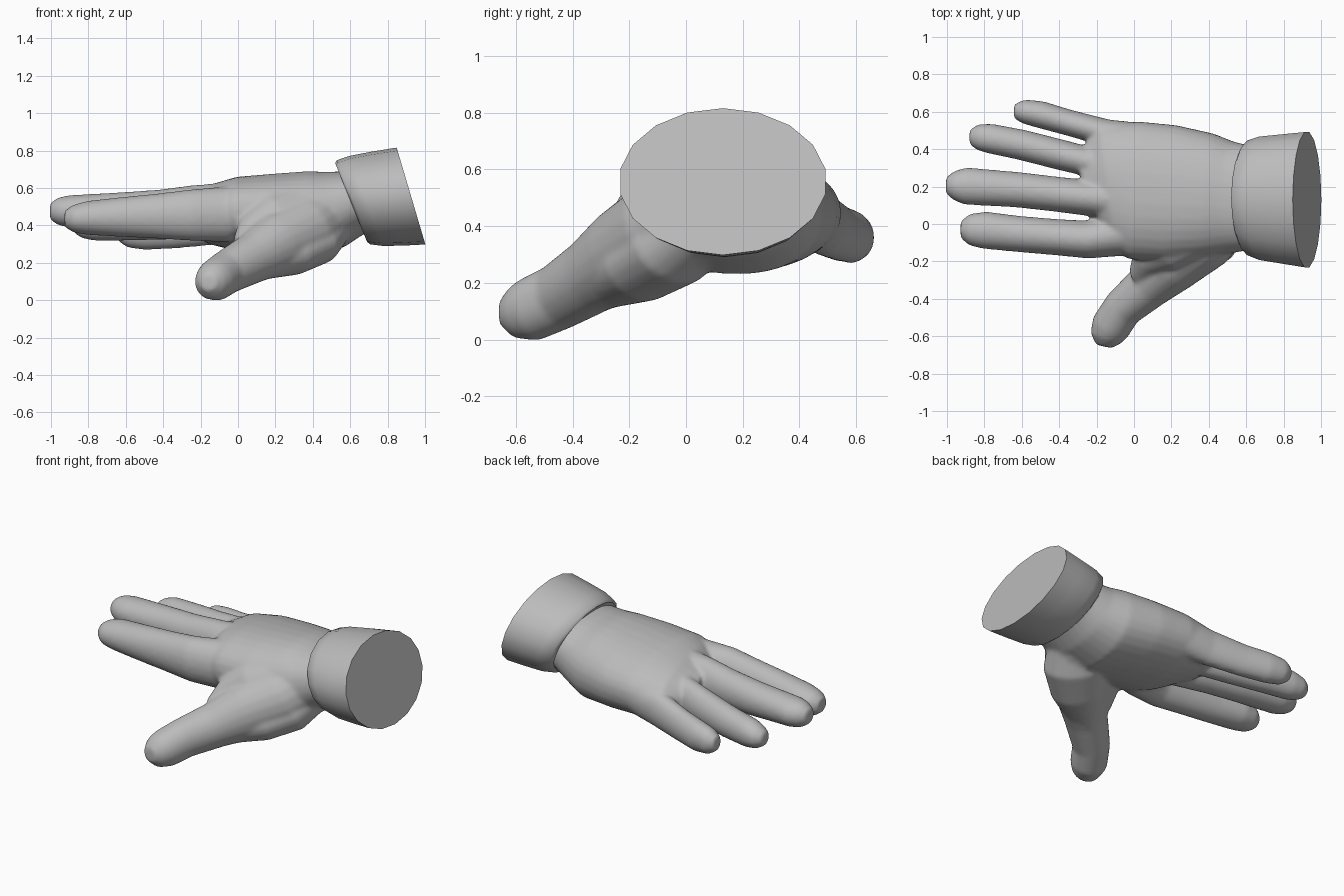
import bpy, bmesh, math
from mathutils import Vector

grey = bpy.data.materials.new("mid grey")
grey.diffuse_color = (0.5, 0.5, 0.5, 1)


def loft(bm, rings, sides=20, power=2.0, roll=0.0):
    """Closed tube through rings of (x, y, z, half width, half height)."""
    pts = [Vector(r[:3]) for r in rings]
    loops = []
    for i, (p, r) in enumerate(zip(pts, rings)):
        tangent = (pts[min(i + 1, len(pts) - 1)] - pts[max(i - 1, 0)]).normalized()
        side = Vector((0, 0, 1)).cross(tangent).normalized()
        up = tangent.cross(side)
        turn = math.radians(roll)
        side, up = (side * math.cos(turn) + up * math.sin(turn),
                    up * math.cos(turn) - side * math.sin(turn))
        loop = []
        for k in range(sides):
            a = 2 * math.pi * k / sides
            c, s = math.cos(a), math.sin(a)
            u = math.copysign(abs(c) ** (2 / power), c) * r[3]
            v = math.copysign(abs(s) ** (2 / power), s) * r[4]
            loop.append(bm.verts.new(p + side * u + up * v))
        loops.append(loop)
    for a, b in zip(loops, loops[1:]):
        for k in range(sides):
            n = (k + 1) % sides
            bm.faces.new((a[k], a[n], b[n], b[k]))
    bm.faces.new(loops[0][::-1])
    bm.faces.new(loops[-1])


def finish(bm, name):
    bmesh.ops.recalc_face_normals(bm, faces=bm.faces[:])
    mesh = bpy.data.meshes.new(name)
    bm.to_mesh(mesh)
    bm.free()
    mesh.materials.append(grey)
    obj = bpy.data.objects.new(name, mesh)
    bpy.context.collection.objects.link(obj)
    bpy.ops.object.select_all(action='DESELECT')
    obj.select_set(True)
    bpy.context.view_layer.objects.active = obj
    return obj


# palm and wrist
hand = bmesh.new()
loft(hand, [(-0.24, 0.15, 0.46, 0.22, 0.10), (-0.14, 0.19, 0.46, 0.34, 0.16),
            (0.0, 0.18, 0.46, 0.37, 0.198), (0.2, 0.165, 0.46, 0.365, 0.215),
            (0.4, 0.15, 0.46, 0.335, 0.23), (0.52, 0.14, 0.487, 0.30, 0.205),
            (0.62, 0.14, 0.52, 0.28, 0.175), (0.74, 0.14, 0.55, 0.27, 0.17)],
     sides=32, power=2.2, roll=-4)

# four fingers, index to little, root to tip
fingers = [
    [(-0.05, -0.05, 0.46, 0.12, 0.15), (-0.25, -0.083, 0.455, 0.102, 0.138),
     (-0.42, -0.07, 0.45, 0.097, 0.122), (-0.62, -0.053, 0.445, 0.097, 0.107),
     (-0.80, -0.033, 0.44, 0.10, 0.092), (-0.88, -0.03, 0.435, 0.085, 0.075),
     (-0.927, -0.03, 0.435, 0.045, 0.045)],
    [(-0.05, 0.13, 0.48, 0.12, 0.15), (-0.25, 0.14, 0.48, 0.096, 0.135),
     (-0.42, 0.16, 0.477, 0.094, 0.115), (-0.62, 0.183, 0.475, 0.095, 0.103),
     (-0.90, 0.203, 0.475, 0.10, 0.087), (-0.96, 0.205, 0.475, 0.08, 0.075),
     (-1.006, 0.205, 0.475, 0.045, 0.045)],
    [(0.0, 0.29, 0.46, 0.10, 0.14), (-0.20, 0.322, 0.45, 0.079, 0.12),
     (-0.40, 0.372, 0.43, 0.082, 0.107), (-0.60, 0.423, 0.415, 0.082, 0.097),
     (-0.77, 0.457, 0.405, 0.08, 0.088), (-0.835, 0.465, 0.40, 0.07, 0.07),
     (-0.88, 0.465, 0.40, 0.04, 0.04)],
    [(0.05, 0.44, 0.44, 0.10, 0.12), (-0.15, 0.488, 0.405, 0.073, 0.112),
     (-0.35, 0.542, 0.375, 0.07, 0.10), (-0.50, 0.585, 0.362, 0.073, 0.094),
     (-0.59, 0.602, 0.36, 0.065, 0.08), (-0.642, 0.605, 0.36, 0.038, 0.045)],
]
for rings in fingers:
    loft(hand, rings)

# thumb
loft(hand, [(0.45, 0.06, 0.46, 0.20, 0.20), (0.35, -0.08, 0.375, 0.19, 0.19),
            (0.20, -0.22, 0.295, 0.155, 0.17), (0.08, -0.33, 0.225, 0.125, 0.135),
            (-0.06, -0.45, 0.15, 0.108, 0.118), (-0.125, -0.55, 0.105, 0.107, 0.113),
            (-0.15, -0.61, 0.095, 0.087, 0.092), (-0.16, -0.655, 0.095, 0.045, 0.045)])
# fleshy mound under the thumb
loft(hand, [(0.50, 0.06, 0.42, 0.14, 0.12), (0.40, -0.05, 0.32, 0.18, 0.14),
            (0.28, -0.16, 0.255, 0.16, 0.125), (0.14, -0.27, 0.22, 0.115, 0.11),
            (0.04, -0.36, 0.18, 0.07, 0.07)])
# web between thumb and index finger
loft(hand, [(0.35, -0.02, 0.46, 0.17, 0.18), (0.18, -0.12, 0.41, 0.15, 0.16),
            (0.08, -0.19, 0.35, 0.10, 0.11), (0.03, -0.27, 0.28, 0.06, 0.08)])

# fuse the parts into one soft surface
obj = finish(hand, "hand")
remesh = obj.modifiers.new("fuse", 'REMESH')
remesh.mode = 'VOXEL'
remesh.voxel_size = 0.009
remesh.use_smooth_shade = True
soft = obj.modifiers.new("soften", 'SMOOTH')
soft.factor = 0.5
soft.iterations = 24

# tilted cuff: flared band, flat closed end, rounded lip at the wrist
start, end = Vector((0.605, 0.14, 0.522)), Vector((0.925, 0.13, 0.557))
side = Vector((0, 1, 0))
cuff = bmesh.new()
loops = []
for t, w, h in [(0.06, 0.24, 0.19), (0.0, 0.285, 0.228), (0.04, 0.31, 0.242),
                (0.25, 0.335, 0.257), (0.6, 0.35, 0.265), (1.0, 0.367, 0.27)]:
    centre = start.lerp(end, t)
    tilt = math.radians(22 - 5.5 * t)
    up = Vector((-math.sin(tilt), 0, math.cos(tilt)))
    loops.append([cuff.verts.new(centre + side * w * math.cos(a) + up * h * math.sin(a))
                  for a in (2 * math.pi * (k + 0.5) / 18 for k in range(18))])
for a, b in zip(loops, loops[1:]):
    for k in range(18):
        n = (k + 1) % 18
        cuff.faces.new((a[k], a[n], b[n], b[k]))
cuff.faces.new(loops[0][::-1])
cuff.faces.new(loops[-1])
finish(cuff, "cuff")
bpy.ops.object.shade_smooth_by_angle(angle=math.radians(50))
